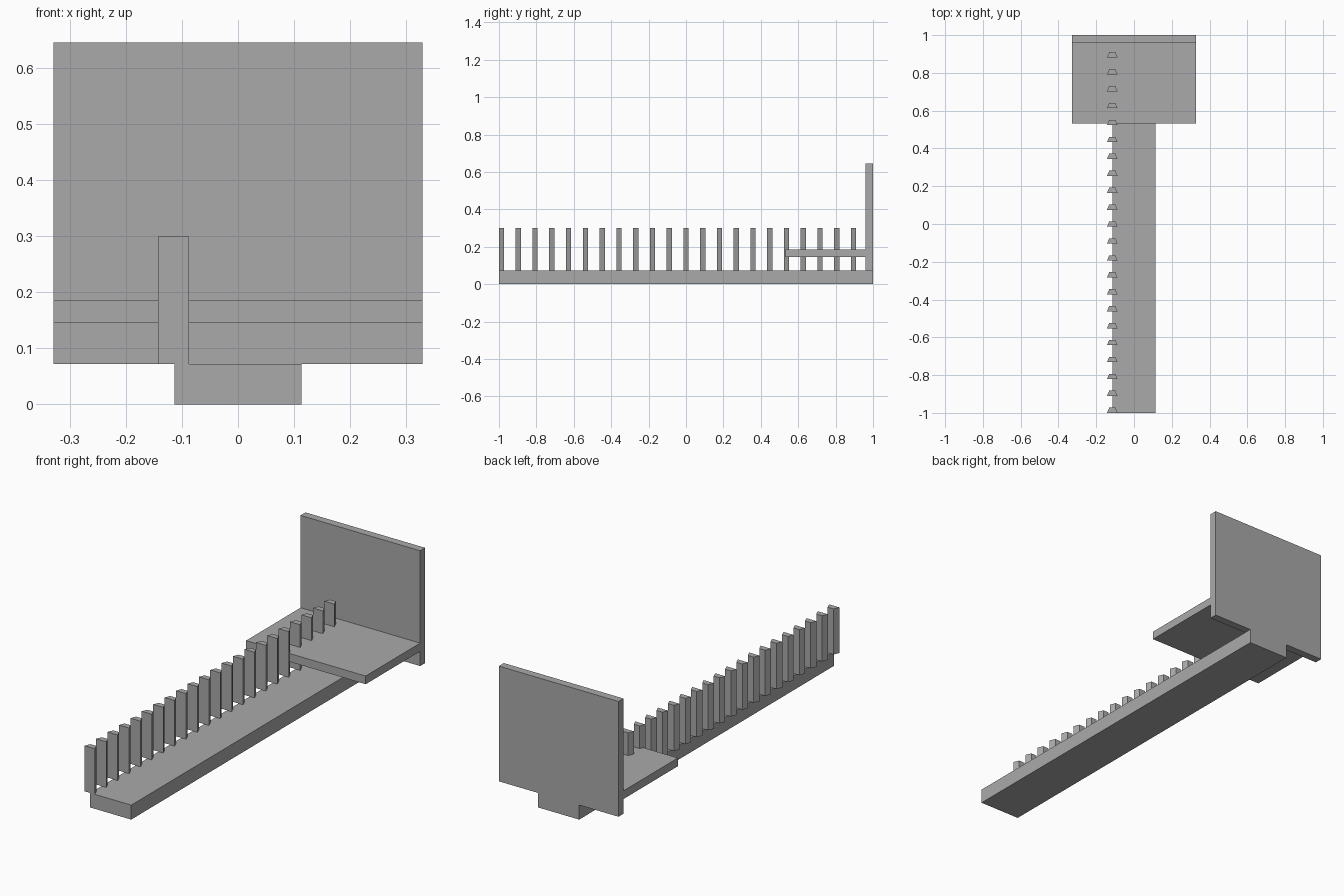
import bpy
import bmesh

cube = bpy.data.objects.get("Cube")
if cube:
    bpy.data.objects.remove(cube, do_unlink=True)

GREY = (0.4, 0.4, 0.4, 1.0)
grey = bpy.data.materials.new("plain_grey")
grey.use_nodes = True
grey.diffuse_color = GREY
grey.node_tree.nodes["Principled BSDF"].inputs["Base Color"].default_value = GREY


def prism(name, outline, z0, z1):
    """Extrude a counter-clockwise outline in plan from z0 up to z1."""
    bm = bmesh.new()
    low = [bm.verts.new((x, y, z0)) for x, y in outline]
    high = [bm.verts.new((x, y, z1)) for x, y in outline]
    bm.faces.new(low[::-1])
    bm.faces.new(high)
    for i in range(len(outline)):
        j = (i + 1) % len(outline)
        bm.faces.new((low[i], low[j], high[j], high[i]))
    mesh = bpy.data.meshes.new(name)
    bm.to_mesh(mesh)
    bm.free()
    mesh.materials.append(grey)
    obj = bpy.data.objects.new(name, mesh)
    bpy.context.collection.objects.link(obj)
    return obj


def slab(name, half_width, y0, y1, z0, z1):
    w = half_width
    return prism(name, [(-w, y0), (w, y0), (w, y1), (-w, y1)], z0, z1)


BASE_TOP = 0.072
PANEL_FRONT = 0.961

# Long base, with a shelf and an upright panel at the back
slab("base", 0.113, -1.0, 1.0, 0.0, BASE_TOP)
slab("shelf", 0.329, 0.533, PANEL_FRONT, 0.145, 0.186)
slab("back_panel", 0.329, PANEL_FRONT, 1.0, BASE_TOP, 0.645)

# Row of tapered posts along the right edge
post_x = -0.115
post = prism("fence_posts",
             [(post_x - 0.028, -1.0), (post_x + 0.028, -1.0),
              (post_x + 0.016, -0.972), (post_x - 0.016, -0.972)],
             BASE_TOP, 0.299)
row = post.modifiers.new("row", "ARRAY")
row.count = 22
row.use_relative_offset = False
row.use_constant_offset = True
row.constant_offset_displace = (0.0, 0.0896, 0.0)
